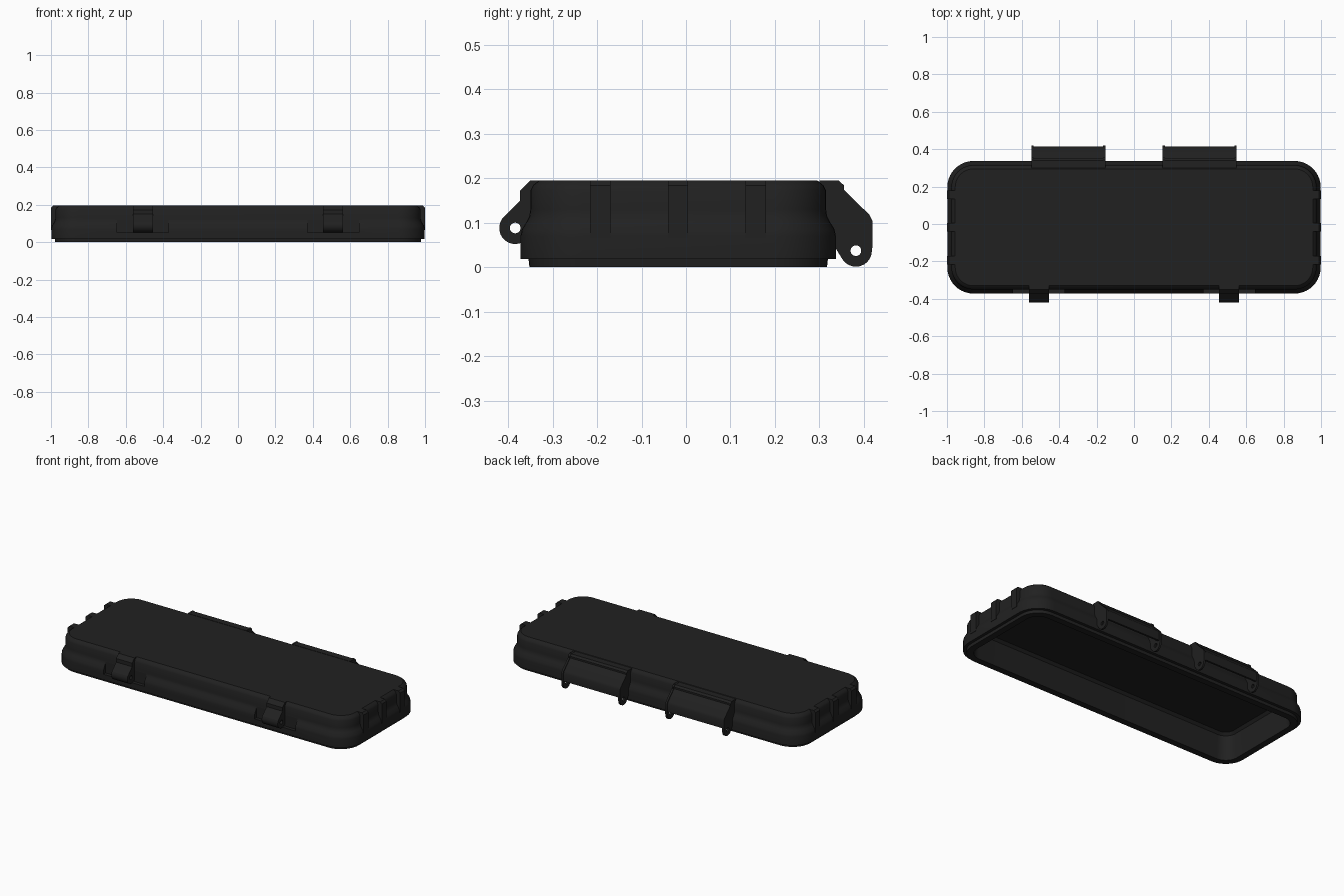
import bpy, bmesh, math

if "Cube" in bpy.data.objects:
    bpy.data.objects.remove(bpy.data.objects["Cube"])

black = bpy.data.materials.new("black plastic")
black.diffuse_color = (0.015, 0.015, 0.015, 1)
black.use_nodes = True
black.node_tree.nodes["Principled BSDF"].inputs["Base Color"].default_value = black.diffuse_color

CY, HX, HY, R = -0.0175, 0.998, 0.3545, 0.14   # shell centre, half sizes, corner radius


def make(name, bm):
    bmesh.ops.recalc_face_normals(bm, faces=bm.faces)
    me = bpy.data.meshes.new(name)
    bm.to_mesh(me)
    bm.free()
    me.materials.append(black)
    ob = bpy.data.objects.new(name, me)
    bpy.context.collection.objects.link(ob)
    return ob


def select(ob):
    bpy.ops.object.select_all(action='DESELECT')
    ob.select_set(True)
    bpy.context.view_layer.objects.active = ob


def smooth(ob, angle=30):
    select(ob)
    bpy.ops.object.shade_smooth_by_angle(angle=math.radians(angle))


def cut(ob, cutter):
    """Subtract the cutter and remove it."""
    mod = ob.modifiers.new("cut", 'BOOLEAN')
    mod.operation, mod.solver, mod.object = 'DIFFERENCE', 'EXACT', cutter
    select(ob)
    bpy.ops.object.modifier_apply(modifier=mod.name)
    bpy.data.objects.remove(cutter)


def prism(name, profile, x0, x1):
    """Extrude a (y, z) outline from x0 to x1."""
    bm = bmesh.new()
    ends = [[bm.verts.new((x, y, z)) for y, z in profile] for x in (x0, x1)]
    for e in ends:
        bm.faces.new(e)
    n = len(profile)
    for i in range(n):
        j = (i + 1) % n
        bm.faces.new((ends[0][i], ends[0][j], ends[1][j], ends[1][i]))
    return make(name, bm)


def box(name, x0, x1, y0, y1, z0, z1):
    return prism(name, [(y0, z0), (y1, z0), (y1, z1), (y0, z1)], x0, x1)


def arc(cy, cz, r, a0, a1, n=10):
    pts = [math.radians(a0 + (a1 - a0) * i / n) for i in range(n + 1)]
    return [(cy + r * math.cos(a), cz + r * math.sin(a)) for a in pts]


def pin_hole(ob, cy, cz, x0, x1):
    cut(ob, prism("hole", arc(cy, cz, 0.012, 0, 345, 23), x0 - 0.05, x1 + 0.05))


def rounded_ring(bm, inset, z, seg=10):
    r = max(R - inset, 0.05)
    ring = []
    for k, (sx, sy) in enumerate([(1, 1), (-1, 1), (-1, -1), (1, -1)]):
        for i in range(seg + 1):
            a = math.pi / 2 * (k + i / seg)
            ring.append(bm.verts.new((sx * (HX - inset - r) + r * math.cos(a),
                                      CY + sy * (HY - inset - r) + r * math.sin(a), z)))
    return ring


# Lid shell: ceiling, cavity wall, rim lip, bulged side, chamfer, top
section = [(0.085, 0.165), (0.07, 0.15), (0.06, 0.0), (0.02, 0.0), (0.018, 0.018), (0, 0.018),
           (0, 0.07), (0.003, 0.085), (0.014, 0.103), (0.020, 0.115), (0.022, 0.13),
           (0.022, 0.172), (0.028, 0.184), (0.042, 0.195)]
bm = bmesh.new()
rings = [rounded_ring(bm, i, z) for i, z in section]
for a, b in zip(rings, rings[1:]):
    for i in range(len(a)):
        j = (i + 1) % len(a)
        bm.faces.new((a[i], a[j], b[j], b[i]))
bm.faces.new(rings[0])
bm.faces.new(rings[-1])
shell = make("lid_shell", bm)

# Pockets in the front bulge beside each latch
for s in (-1, 1):
    cut(shell, box("pocket", s * 0.51 - 0.138, s * 0.51 + 0.138, -0.5, -0.351, 0.052, 0.12))
smooth(shell)

# Front latch mounts with a pin hole
latch = ([(-0.325, 0.195), (-0.350, 0.195), (-0.373, 0.172), (-0.373, 0.150), (-0.414, 0.108)]
         + arc(-0.384, 0.088, 0.036, 145, 290) + [(-0.345, 0.062), (-0.325, 0.11)])
for s, side in ((-1, "left"), (1, "right")):
    x0, x1 = s * 0.508 - 0.054, s * 0.508 + 0.054
    ob = prism(side + "_latch_mount", latch, x0, x1)
    pin_hole(ob, -0.384, 0.088, x0, x1)
    smooth(ob)

# Rear hinges: two pierced cheeks joined by a curved cover
cheek = ([(0.30, 0.195), (0.343, 0.195), (0.355, 0.184), (0.355, 0.174), (0.412, 0.118),
          (0.419, 0.104), (0.419, 0.045)]
         + arc(0.382, 0.037, 0.036, 0, -150) + [(0.335, 0.045), (0.31, 0.10)])
cover = [(0.30, 0.194), (0.340, 0.194), (0.350, 0.183), (0.350, 0.173), (0.407, 0.116),
         (0.414, 0.102), (0.414, 0.055), (0.402, 0.055), (0.400, 0.098), (0.394, 0.108),
         (0.330, 0.165), (0.30, 0.165)]
for s, side in ((-1, "left"), (1, "right")):
    c = s * 0.351
    smooth(prism(side + "_hinge_cover", cover, c - 0.19, c + 0.19))
    for t, end in ((-1, "left"), (1, "right")):
        x0, x1 = sorted((c + t * 0.186, c + t * 0.198))
        ob = prism(f"{side}_hinge_{end}_cheek", cheek, x0, x1)
        pin_hole(ob, 0.382, 0.037, x0, x1)
        smooth(ob)

# Grip ribs on both ends, bevelled at the top
for s, side in ((-1, "left"), (1, "right")):
    for k, y in enumerate((-0.193, -0.018, 0.157)):
        bm = bmesh.new()
        outline = [(0.95, 0.065), (1.0, 0.065), (1.0, 0.184), (0.989, 0.195), (0.95, 0.195)]
        ends = [[bm.verts.new((s * x, y + d, z)) for x, z in outline] for d in (-0.023, 0.023)]
        for e in ends:
            bm.faces.new(e)
        for i in range(5):
            j = (i + 1) % 5
            bm.faces.new((ends[0][i], ends[0][j], ends[1][j], ends[1][i]))
        make(f"{side}_grip_rib_{k + 1}", bm)
